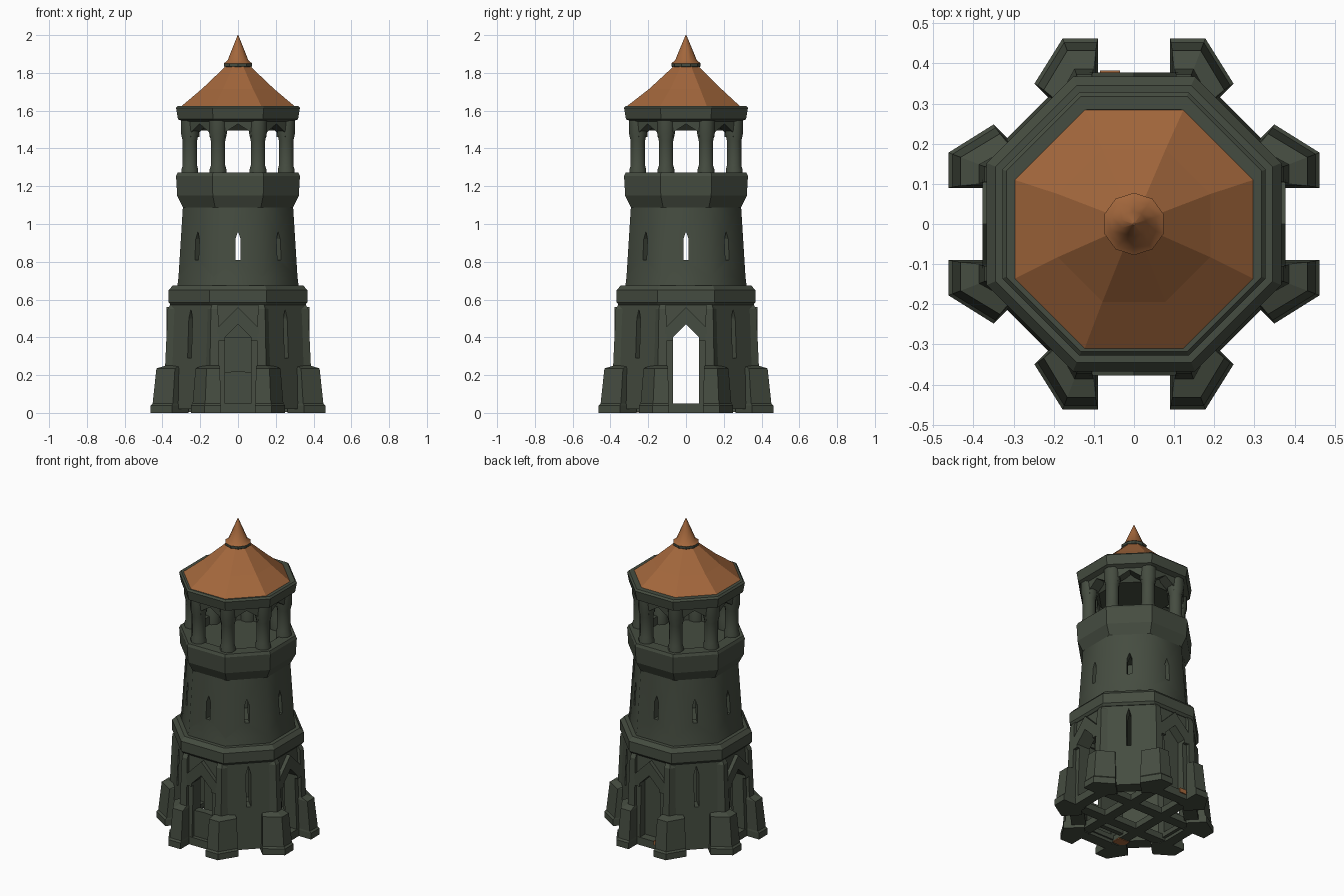
import bpy, bmesh, math
from mathutils import Matrix

cube = bpy.data.objects.get("Cube")
if cube:
    bpy.data.objects.remove(cube)


def material(name, rgb):
    m = bpy.data.materials.new(name)
    m.use_nodes = True
    m.diffuse_color = (*rgb, 1)
    m.node_tree.nodes["Principled BSDF"].inputs["Base Color"].default_value = (*rgb, 1)
    return m


stone = material("dark green stone", (0.06, 0.073, 0.052))
clay = material("orange roof clay", (0.365, 0.135, 0.045))


def finish(name, bm, mat, smooth=None):
    bmesh.ops.recalc_face_normals(bm, faces=bm.faces)
    me = bpy.data.meshes.new(name)
    bm.to_mesh(me)
    bm.free()
    me.materials.append(mat)
    ob = bpy.data.objects.new(name, me)
    bpy.context.collection.objects.link(ob)
    if smooth:
        bpy.ops.object.select_all(action="DESELECT")
        bpy.context.view_layer.objects.active = ob
        ob.select_set(True)
        bpy.ops.object.shade_smooth_by_angle(angle=math.radians(smooth))
    return ob


def loft(bm, loops, cap=True, wrap=False):
    """Skin a stack of point loops."""
    rings = [[bm.verts.new(p) for p in loop] for loop in loops]
    pairs = list(zip(rings, rings[1:])) + ([(rings[-1], rings[0])] if wrap else [])
    for a, b in pairs:
        for i in range(len(a)):
            j = (i + 1) % len(a)
            bm.faces.new((a[i], a[j], b[j], b[i]))
    if cap:
        bm.faces.new(rings[0][::-1])
        bm.faces.new(rings[-1])


def turn_eighths(bm, turn):
    bmesh.ops.transform(bm, matrix=Matrix.Rotation(turn * math.pi / 4, 4, "Z"), verts=bm.verts)


def octagon(a, z, sides=8):
    """Points of a ring with flats at distance a from the axis."""
    r = a / math.cos(math.pi / sides)
    return [(r * math.cos((i + 0.5) * math.tau / sides),
             r * math.sin((i + 0.5) * math.tau / sides), z) for i in range(sides)]


def solid(name, profile, mat=stone, sides=8, hollow=False, smooth=None):
    bm = bmesh.new()
    loft(bm, [octagon(a, z, sides) for a, z in profile], not hollow, hollow)
    return finish(name, bm, mat, smooth)


def plate(name, outline, near, far, turn=0, mat=stone):
    """Extrude an (x, z) outline outward, then turn it round the axis by eighths."""
    bm = bmesh.new()
    loft(bm, [[(x, -d, z) for x, z in outline] for d in (near, far)])
    turn_eighths(bm, turn)
    return finish(name, bm, mat)


def box(x0, x1, z0, z1):
    return [(x0, z0), (x1, z0), (x1, z1), (x0, z1)]


def arch(half, low, shoulder, peak):
    return [(-half, low), (half, low), (half, shoulder), (0, peak), (-half, shoulder)]


def cut(target, outline, near, far, turn):
    cutter = plate("cutter", outline, near, far, turn)
    cutter.hide_render = True
    mod = target.modifiers.new("opening", "BOOLEAN")
    mod.object, mod.solver = cutter, "EXACT"
    bpy.context.view_layer.objects.active = target
    bpy.ops.object.modifier_apply(modifier=mod.name)
    bpy.data.objects.remove(cutter)


# Lower storey: hollow wall with four archways and four slits
lower = solid("lower_wall", [(0.375, 0.02), (0.35, 0.6), (0.28, 0.6), (0.29, 0.02)], hollow=True)
for k in range(8):
    shape = arch(0.07, 0.05, 0.40, 0.47) if k % 2 == 0 else arch(0.014, 0.29, 0.5, 0.55)
    cut(lower, shape, 0.2, 0.5, k)

# Upper storey with a slit in every face
upper = solid("upper_wall", [(0.325, 0.64), (0.315, 0.72), (0.29, 1.12),
                             (0.24, 1.12), (0.26, 0.64)], hollow=True, smooth=50)
for k in range(8):
    cut(upper, arch(0.014, 0.81, 0.92, 0.96), 0.15, 0.5, k)

# Belt, parapet and floors
solid("belt_course", [(0.355, 0.57), (0.367, 0.585), (0.367, 0.65), (0.345, 0.675),
                      (0.27, 0.675), (0.27, 0.57)], hollow=True)
solid("middle_floor", [(0.3, 0.6), (0.3, 0.64)])
solid("parapet", [(0.288, 1.08), (0.322, 1.15), (0.328, 1.255), (0.32, 1.272), (0.25, 1.272),
                  (0.24, 1.08)], hollow=True)
solid("lantern_floor", [(0.27, 1.19), (0.27, 1.22)])


def corner_block(name, levels, turn, side):
    """Block folded round an octagon corner; levels are (distance, gap, inner, z)."""
    bm = bmesh.new()
    c = math.sqrt(0.5)
    loops = []
    for a, gap, inner, z in levels:
        # The diagonal leg is a little shallower than the main one
        t, d, e = gap - 0.018, a * 0.915, inner
        loops.append([(side * x, y, z) for x, y in
                      ((gap, inner), (gap, a), (a * 0.385, a), (c * (d - t), c * (d + t)),
                       (c * (e - t), c * (e + t)), (inner * 0.414, inner))])
    loft(bm, loops)
    turn_eighths(bm, turn)
    return finish(name, bm, stone)


for k in range(0, 8, 2):
    for side in (-1, 1):
        corner_block("buttress", [(0.462, 0.09, 0.3, 0), (0.462, 0.09, 0.3, 0.04),
                                  (0.452, 0.092, 0.3, 0.05), (0.432, 0.095, 0.3, 0.235),
                                  (0.385, 0.1, 0.3, 0.25)], k, side)
        corner_block("pilaster", [(0.388, 0.1, 0.3, 0.2), (0.372, 0.105, 0.3, 0.55),
                                  (0.355, 0.105, 0.3, 0.58)], k, side)

    # Pointed hood over each archway
    plate("arch_hood", [(0.07, 0.38), (0.11, 0.38), (0.11, 0.45), (0, 0.56), (-0.11, 0.45),
                        (-0.11, 0.38), (-0.07, 0.38), (-0.07, 0.4), (0, 0.47), (0.07, 0.4)],
          0.33, 0.378, k)

    # Crossed ground beams and thresholds
    plate("ground_beam", box(0.085, 0.15, 0.005, 0.045), -0.36, 0.36, k)
    plate("threshold", box(-0.1, 0.1, 0, 0.05), 0.31, 0.375, k)

# Infill of the front and back archways
plate("front_step_wall", arch(0.085, 0, 0.215, 0.22), 0.3, 0.35)
plate("front_inner_panel", arch(0.085, 0.02, 0.4, 0.401), 0.2, 0.23)
plate("back_arch_infill", arch(0.085, 0.02, 0.4, 0.49), 0.29, 0.32, 4)

# Small clay pieces at the back doorway and under the floor
plate("clay_sill", box(0.035, 0.085, 0.03, 0.058), 0.36, 0.382, 4, clay)
plate("clay_floor_tile", box(-0.16, -0.08, 0.001, 0.008), 0.23, 0.29, 0, clay)

# Lantern: eight columns with capitals under a pointed arcade
for x, y, _ in octagon(0.255, 0):
    bm = bmesh.new()
    loft(bm, [[(x + p[0], y + p[1], z) for p in octagon(r, z)] for r, z in
              ((0.044, 1.2), (0.044, 1.29), (0.038, 1.31), (0.038, 1.44),
               (0.047, 1.48), (0.047, 1.56))])
    finish("lantern_column", bm, stone, 50)
arcade = solid("lantern_arcade", [(0.282, 1.46), (0.29, 1.56), (0.22, 1.56), (0.22, 1.46)],
               hollow=True)
for k in range(8):
    cut(arcade, arch(0.07, 1.4, 1.485, 1.53), 0.15, 0.4, k)
solid("lantern_ceiling", [(0.2, 1.495), (0.25, 1.55), (0.25, 1.57)])

# Eaves, roof and spire
solid("eaves_ring", [(0.285, 1.54), (0.318, 1.555), (0.328, 1.615), (0.318, 1.626),
                     (0.285, 1.626), (0.22, 1.54)], hollow=True)
bm = bmesh.new()
loft(bm, [[(x, y + shift, z) for x, y, z in octagon(a, z)] for a, z, shift in
          ((0.22, 1.575, 0), (0.305, 1.619, -0.014), (0.19, 1.716, -0.004), (0.062, 1.838, 0))])
finish("roof", bm, clay)
solid("spire_collar", [(0.062, 1.825), (0.073, 1.835), (0.073, 1.85), (0.06, 1.853)], stone, 10)
solid("spire", [(0.06, 1.848), (0.074, 1.851), (0.055, 1.866), (0.03, 1.93), (0.002, 2.0)],
      clay, 10, smooth=40)
